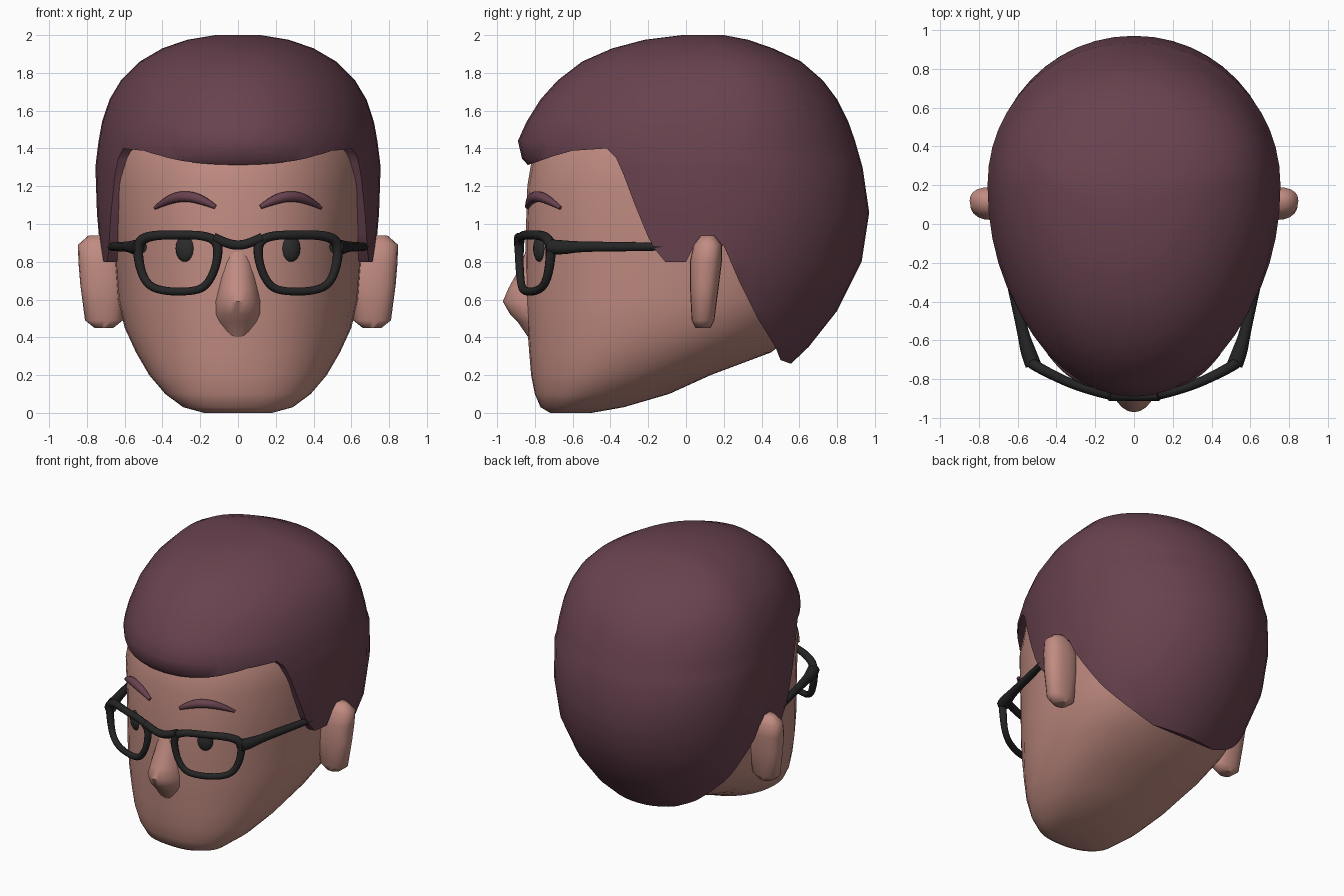
import bpy, bmesh, math


def material(name, rgb):
    m = bpy.data.materials.new(name)
    m.diffuse_color = (*rgb, 1)
    return m


SKIN = material("skin", (0.53, 0.26, 0.22))
HAIR = material("plum_hair", (0.14, 0.055, 0.077))
FRAME = material("black_frame", (0.018, 0.018, 0.018))
EYE = material("dark_eye", (0.025, 0.025, 0.025))


def activate(ob):
    bpy.ops.object.select_all(action='DESELECT')
    ob.select_set(True)
    bpy.context.view_layer.objects.active = ob


def smooth(ob, angle=50):
    activate(ob)
    bpy.ops.object.shade_smooth_by_angle(angle=math.radians(angle))


def finish(bm, name, mat):
    bmesh.ops.recalc_face_normals(bm, faces=bm.faces)
    me = bpy.data.meshes.new(name)
    bm.to_mesh(me)
    bm.free()
    me.materials.append(mat)
    ob = bpy.data.objects.new(name, me)
    bpy.context.collection.objects.link(ob)
    return ob


def spow(v, p):
    return math.copysign(abs(v) ** p, v)


def loft(name, rings, mat, seg=40, cx=0):
    """Egg-shaped rings: z, front y, back y, half width, widest y, exponent (, centre x)."""
    bm = bmesh.new()
    loops = []
    for z, yf, yb, w, yc, n, *rest in rings:
        x0 = rest[0] if rest else cx
        loop = []
        for i in range(seg):
            a = 2 * math.pi * i / seg
            c, s = spow(math.cos(a), 2 / n), spow(math.sin(a), 2 / n)
            depth = (yb - yc) if s > 0 else (yc - yf)
            loop.append(bm.verts.new((x0 + w * c, yc + depth * s, z)))
        loops.append(loop)
    for lo, hi in zip(loops, loops[1:]):
        for i in range(seg):
            j = (i + 1) % seg
            bm.faces.new((lo[i], lo[j], hi[j], hi[i]))
    bm.faces.new(loops[0])
    bm.faces.new(loops[-1])
    return finish(bm, name, mat)


def tube(name, pts, mat, depth, closed=False):
    """Tube through points x, y, z, radius factor."""
    cu = bpy.data.curves.new(name, 'CURVE')
    cu.dimensions = '3D'
    cu.bevel_depth = depth
    cu.bevel_resolution = 3
    cu.use_fill_caps = True
    sp = cu.splines.new('NURBS')
    sp.points.add(len(pts) - 1)
    for p, (x, y, z, r) in zip(sp.points, pts):
        p.co = (x, y, z, 1)
        p.radius = r
    sp.order_u = 3
    sp.resolution_u = 4
    sp.use_cyclic_u = closed
    sp.use_endpoint_u = not closed
    cu.materials.append(mat)
    ob = bpy.data.objects.new(name, cu)
    bpy.context.collection.objects.link(ob)
    activate(ob)
    bpy.ops.object.convert(target='MESH')
    smooth(bpy.context.view_layer.objects.active)


# Head: chin, slanted jaw underside and skull below the hair
smooth(loft("head", [
    (0.00, -0.72, -0.50, 0.18, -0.62, 2.2), (0.03, -0.77, -0.33, 0.29, -0.58, 2.2),
    (0.10, -0.80, -0.09, 0.385, -0.48, 2.2), (0.20, -0.82, 0.13, 0.47, -0.35, 2.2),
    (0.32, -0.83, 0.45, 0.54, -0.20, 2.2), (0.45, -0.84, 0.62, 0.60, -0.05, 2.2),
    (0.60, -0.85, 0.74, 0.635, 0.05, 2.2), (0.90, -0.85, 0.87, 0.66, 0.12, 2.2),
    (1.20, -0.84, 0.88, 0.69, 0.15, 2.2), (1.38, -0.81, 0.84, 0.69, 0.15, 2.05),
    (1.60, -0.68, 0.74, 0.61, 0.15, 2), (1.80, -0.42, 0.52, 0.40, 0.15, 2),
    (1.90, -0.15, 0.25, 0.15, 0.1, 2)], SKIN))

# Nose
smooth(loft("nose", [
    (0.40, -0.835, -0.7, 0.06, -0.78, 2), (0.48, -0.89, -0.7, 0.11, -0.78, 2),
    (0.52, -0.93, -0.7, 0.125, -0.78, 2), (0.59, -0.97, -0.7, 0.125, -0.78, 2),
    (0.66, -0.94, -0.7, 0.11, -0.78, 2), (0.76, -0.885, -0.7, 0.09, -0.78, 2),
    (0.88, -0.84, -0.7, 0.07, -0.78, 2)], SKIN, 24))

# Hair: full outer volume, trimmed by the hairline seen from the side
hair = loft("hair", [
    (0.255, -0.30, 0.55, 0.42, 0.15, 2), (0.35, -0.50, 0.65, 0.53, 0.15, 2),
    (0.54, -0.70, 0.80, 0.64, 0.15, 2), (0.80, -0.80, 0.93, 0.725, 0.17, 2),
    (1.06, -0.82, 0.97, 0.747, 0.19, 2.03), (1.30, -0.825, 0.935, 0.755, 0.2, 2.05),
    (1.345, -0.868, 0.922, 0.75, 0.2, 2), (1.44, -0.89, 0.895, 0.738, 0.2, 2),
    (1.54, -0.845, 0.86, 0.72, 0.2, 2), (1.66, -0.77, 0.80, 0.68, 0.2, 2),
    (1.76, -0.68, 0.725, 0.62, 0.2, 2), (1.86, -0.55, 0.61, 0.52, 0.2, 2),
    (1.93, -0.39, 0.46, 0.40, 0.18, 2), (1.975, -0.22, 0.33, 0.27, 0.15, 2),
    (2.00, -0.02, 0.20, 0.12, 0.1, 2)], HAIR, 48)
hairline = [
    (-1.2, 1.305), (-0.85, 1.308), (-0.8, 1.325), (-0.7, 1.36), (-0.6, 1.388), (-0.42, 1.40),
    (-0.37, 1.35), (-0.33, 1.26), (-0.27, 1.10), (-0.2, 0.93), (-0.16, 0.86), (-0.11, 0.80),
    (0.0, 0.80), (0.04, 0.88), (0.2, 0.885), (0.28, 0.70), (0.38, 0.50), (0.475, 0.345),
    (0.5, 0.28), (0.55, 0.262), (1.2, 0.2), (1.2, 2.3), (-1.2, 2.3)]
bm = bmesh.new()
face = bm.faces.new([bm.verts.new((-1.1, y, z)) for y, z in hairline])
side = bmesh.ops.extrude_face_region(bm, geom=[face])["geom"]
bmesh.ops.translate(bm, vec=(2.2, 0, 0), verts=[v for v in side if isinstance(v, bmesh.types.BMVert)])
cutter = finish(bm, "hairline_cutter", HAIR)
cutter.hide_render = True
trim = hair.modifiers.new("trim", 'BOOLEAN')
trim.operation = 'INTERSECT'
trim.solver = 'EXACT'
trim.object = cutter
activate(hair)
bpy.ops.object.modifier_apply(modifier="trim")
bpy.data.objects.remove(cutter)
smooth(hair, 45)

for s, tag in ((-1, "right"), (1, "left")):
    # Ear
    smooth(loft("ear_" + tag, [
        (0.45, 0.05, 0.13, 0.05, 0.085, 2, s * 0.71), (0.49, 0.03, 0.15, 0.10, 0.09, 2.4, s * 0.71),
        (0.68, 0.02, 0.175, 0.12, 0.10, 2.4, s * 0.715), (0.80, 0.02, 0.19, 0.12, 0.11, 2.4, s * 0.725),
        (0.89, 0.04, 0.19, 0.11, 0.12, 2.4, s * 0.737), (0.94, 0.08, 0.15, 0.05, 0.12, 2, s * 0.74)],
        SKIN, 20), 60)

    # Eye
    bm = bmesh.new()
    bmesh.ops.create_uvsphere(bm, u_segments=20, v_segments=12, radius=1)
    eye = finish(bm, "eye_" + tag, EYE)
    eye.scale = (0.053, 0.03, 0.07)
    eye.location = (s * 0.28, -0.775, 0.87)
    eye.rotation_euler.z = s * 0.4
    smooth(eye)

    # Eyebrow
    tube("eyebrow_" + tag, [(s * x, y, z, r) for x, y, z, r in (
        (0.12, -0.84, 1.09, 0.4), (0.19, -0.825, 1.13, 0.9), (0.28, -0.79, 1.15, 1),
        (0.37, -0.73, 1.13, 0.8), (0.44, -0.665, 1.085, 0.3))], HAIR, 0.03)

    # Glasses: rim wrapped around the face, and temple arm
    tube("glasses_rim_" + tag, [(s * x, -0.89 + 0.62 * x * x, z, r) for x, z, r in (
        (0.10, 0.90, 1.1), (0.115, 0.77, 0.9), (0.17, 0.665, 0.9), (0.25, 0.642, 0.9),
        (0.38, 0.642, 0.9), (0.475, 0.67, 0.9), (0.52, 0.76, 1), (0.535, 0.90, 1.2),
        (0.47, 0.94, 1.1), (0.32, 0.943, 1), (0.17, 0.94, 1))], FRAME, 0.024, True)
    tube("glasses_arm_" + tag, [(s * x, y, z, r) for x, y, z, r in (
        (0.52, -0.725, 0.88, 1.7), (0.545, -0.66, 0.875, 1.7), (0.57, -0.57, 0.88, 1.2),
        (0.62, -0.35, 0.88, 1.1), (0.675, -0.12, 0.88, 0.9))], FRAME, 0.024)

# Glasses bridge
tube("glasses_bridge", [(x, -0.885, z, 1) for x, z in (
    (-0.13, 0.93), (-0.07, 0.90), (0, 0.885), (0.07, 0.90), (0.13, 0.93))], FRAME, 0.026)
